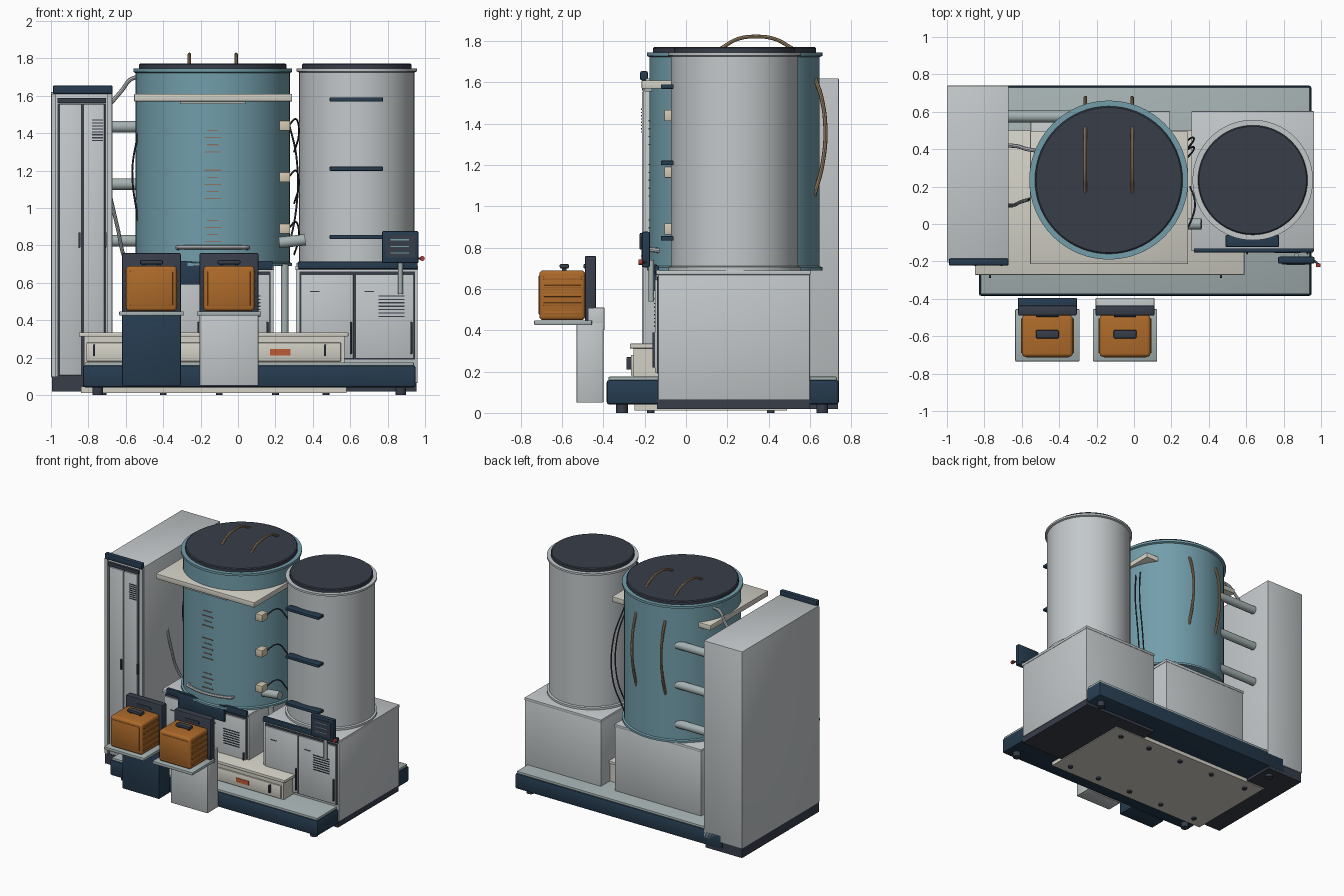
import bpy, bmesh, math
from mathutils import Vector

if "Cube" in bpy.data.objects:
    bpy.data.objects.remove(bpy.data.objects["Cube"])


def mat(name, hexcol):
    c = [int(hexcol[i:i + 2], 16) / 255 for i in (0, 2, 4)]
    m = bpy.data.materials.new(name)
    m.diffuse_color = [*[(v / 12.92 if v < 0.04 else ((v + 0.055) / 1.055) ** 2.4) for v in c], 1]
    m.use_nodes = True
    m.node_tree.nodes["Principled BSDF"].inputs["Base Color"].default_value = m.diffuse_color
    return m


BLUE, NAVY, DARK = mat("tank_blue", "729EAB"), mat("navy", "263C50"), mat("charcoal", "373D49")
ORANGE, CREAM, TAN = mat("orange", "AD6A2A"), mat("cream", "D2D0C5"), mat("tan", "A68C6A")
LIGHT, SAGE, RED = mat("light_grey", "C3C8CA"), mat("sage_grey", "A5B1B1"), mat("red", "B03A34")
BEIGE, LABEL, BROWN = mat("beige", "D3C8B0"), mat("label", "BE5A34"), mat("tick_brown", "8D7263")


def finish(o, name, m, smooth=True):
    o.name = name
    if m:
        o.data.materials.append(m)
    if smooth:
        bpy.ops.object.select_all(action='DESELECT')
        o.select_set(True)
        bpy.context.view_layer.objects.active = o
        bpy.ops.object.shade_smooth_by_angle(angle=math.radians(35))
    return o


def box(name, x, y, z, m=None, bevel=0, seg=2):
    """Box from (min, max) ranges on each axis."""
    bm = bmesh.new()
    bmesh.ops.create_cube(bm, size=1)
    for v in bm.verts:
        v.co = [(r[0] + r[1]) / 2 + c * (r[1] - r[0]) for r, c in zip((x, y, z), v.co)]
    if bevel:
        bmesh.ops.bevel(bm, geom=bm.edges[:], offset=bevel, segments=seg, affect='EDGES', profile=0.5)
    me = bpy.data.meshes.new(name)
    bm.to_mesh(me)
    bm.free()
    o = bpy.data.objects.new(name, me)
    bpy.context.collection.objects.link(o)
    return finish(o, name, m, bool(bevel))


def cyl(name, a, b, r, m=None, n=24):
    """Cylinder from point a to point b."""
    a, b = Vector(a), Vector(b)
    bpy.ops.mesh.primitive_cylinder_add(vertices=n, radius=r, depth=(b - a).length, location=(a + b) / 2)
    o = bpy.context.object
    o.rotation_euler = (b - a).to_track_quat('Z', 'Y').to_euler()
    return finish(o, name, m)


def tube(name, pts, r, m=None):
    """Smooth bent tube through points."""
    cu = bpy.data.curves.new(name, 'CURVE')
    cu.dimensions, cu.bevel_depth, cu.bevel_resolution, cu.resolution_u = '3D', r, 2, 8
    cu.use_fill_caps = True
    s = cu.splines.new('BEZIER')
    s.bezier_points.add(len(pts) - 1)
    for p, co in zip(s.bezier_points, pts):
        p.co, p.handle_left_type, p.handle_right_type = co, 'AUTO', 'AUTO'
    tmp = bpy.data.objects.new(name, cu)
    bpy.context.collection.objects.link(tmp)
    me = bpy.data.meshes.new_from_object(tmp.evaluated_get(bpy.context.evaluated_depsgraph_get()))
    bpy.data.objects.remove(tmp)
    me.materials.clear()
    o = bpy.data.objects.new(name, me)
    bpy.context.collection.objects.link(o)
    return finish(o, name, m)


def lathe(name, cx, cy, prof, m=None, n=64):
    """Closed solid of revolution from (radius, z) points."""
    bm = bmesh.new()
    rings = [[bm.verts.new((cx + r * math.cos(t * math.tau / n), cy + r * math.sin(t * math.tau / n), z))
              for t in range(n)] for r, z in prof]
    for a, b in zip(rings, rings[1:]):
        for i in range(n):
            bm.faces.new((a[i], a[(i + 1) % n], b[(i + 1) % n], b[i]))
    bm.faces.new(rings[0][::-1])
    bm.faces.new(rings[-1])
    me = bpy.data.meshes.new(name)
    bm.to_mesh(me)
    bm.free()
    o = bpy.data.objects.new(name, me)
    bpy.context.collection.objects.link(o)
    return finish(o, name, m)


def louvers(name, x, y, z, count):
    for i in range(count):
        h = z[0] + (z[1] - z[0]) * i / (count - 1)
        box(name, x, (y - 0.004, y + 0.002), (h - 0.003, h + 0.003), DARK)


# skid base
box("skid_base", (-0.83, 0.95), (-0.385, 0.74), (0.04, 0.16), NAVY, 0.015)
box("skid_deck", (-0.82, 0.94), (-0.375, 0.73), (0.155, 0.175), SAGE, 0.004)
for x in (-0.75, 0.87):
    for y in (-0.31, 0.66):
        cyl("skid_foot", (x, y, 0), (x, y, 0.045), 0.028, DARK)

# cream drip tray with lip, underside plate and feet
box("tray_underplate", (-0.84, 0.58), (-0.25, 0.49), (0.012, 0.045), CREAM)
box("tray_body", (-0.82, 0.57), (-0.255, 0.49), (0.17, 0.315), CREAM)
box("tray_lip", (-0.85, 0.59), (-0.272, 0.5), (0.312, 0.335), CREAM, 0.004)
box("tray_front_panel", (-0.81, 0.55), (-0.266, -0.25), (0.18, 0.28), CREAM, 0.003)
box("tray_label", (0.17, 0.28), (-0.27, -0.26), (0.212, 0.245), LABEL)
for x in (-0.77, 0.465):
    box("tray_handle", (x - 0.006, x + 0.006), (-0.288, -0.262), (0.21, 0.27), DARK, 0.003)
for x in (-0.72, -0.4, -0.1, 0.2, 0.47):
    for y in (-0.17, 0.41):
        cyl("tray_foot", (x, y, 0), (x, y, 0.015), 0.018, DARK)

# tall left cabinet
box("cabinet_plinth", (-0.995, -0.68), (-0.205, 0.735), (0.02, 0.1), DARK)
box("cabinet_body", (-1, -0.67), (-0.195, 0.74), (0.095, 1.62), LIGHT, 0.004)
box("cabinet_cap", (-0.99, -0.67), (-0.222, -0.185), (1.61, 1.655), NAVY, 0.008)
box("cabinet_header", (-0.965, -0.705), (-0.213, -0.19), (1.562, 1.588), DARK)
for x in (-0.985, -0.685):
    box("cabinet_frame_post", (x - 0.012, x + 0.012), (-0.207, -0.19), (0.1, 1.61), LIGHT)
box("cabinet_door_gap", (-0.965, -0.705), (-0.2, -0.19), (0.1, 1.56), DARK)
for x0, x1, hx in ((-0.955, -0.837, -0.848), (-0.827, -0.715, -0.708)):
    box("cabinet_door", (x0, x1), (-0.213, -0.19), (0.105, 1.555), LIGHT, 0.003)
    box("cabinet_handle", (hx - 0.006, hx + 0.006), (-0.224, -0.205), (0.79, 0.87), DARK, 0.003)
louvers("cabinet_louver", (-0.78, -0.722), -0.213, (1.36, 1.47), 8)

# lower equipment boxes under each tank
for nm, x0, x1, zb in (("centre", -0.55, 0.19, 0.17), ("right", 0.31, 0.96, 0.065)):
    box(nm + "_box", (x0, x1), (-0.135, 0.6), (zb, 0.672), LIGHT, 0.003)
    box(nm + "_box_top", (x0 - 0.003, x1 + 0.003), (-0.145, 0.603), (0.668, 0.69), LIGHT, 0.004)
    box(nm + "_door_gap", (x0 + 0.02, x1 - 0.015), (-0.14, -0.12), (0.19, 0.66), DARK)
    mid = x0 + (x1 - x0) * 0.48
    for a, b in ((x0 + 0.025, mid - 0.005), (mid + 0.005, x1 - 0.02)):
        box(nm + "_door", (a, b), (-0.15, -0.13), (0.195, 0.645), LIGHT, 0.003)
        box(nm + "_door_handle", (b - 0.018, b - 0.008), (-0.162, -0.145), (0.22, 0.39), DARK, 0.003)
        box(nm + "_door_latch", (a + 0.05, a + 0.1), (-0.153, -0.145), (0.55, 0.556), DARK)
    louvers(nm + "_louver", (x1 - 0.21, x1 - 0.07), -0.15, (0.42, 0.53), 7)
box("right_box_plinth", (0.315, 0.955), (-0.14, 0.6), (0.018, 0.068), DARK)
box("right_header", (0.32, 0.96), (-0.152, -0.13), (0.675, 0.713), NAVY, 0.004)
box("centre_header", (-0.5, 0.185), (-0.162, -0.14), (0.67, 0.718), NAVY, 0.004)
box("centre_nameplate", (-0.4, 0), (-0.168, -0.142), (0.59, 0.715), NAVY, 0.004)
cyl("drain_pipe", (0.25, 0.05, 0.33), (0.25, 0.05, 0.7), 0.02, SAGE)

# tanks with flanges and lids
TX, TY = -0.135, 0.235
lathe("main_tank", TX, TY, [(0.425, 0.69), (0.425, 0.705), (0.412, 0.71), (0.412, 1.722), (0.425, 1.728),
                            (0.425, 1.745), (0.4, 1.745)], BLUE)
lathe("main_lid", TX, TY, [(0.395, 1.742), (0.395, 1.766), (0.388, 1.772)], DARK)
lathe("side_tank", 0.635, TY, [(0.322, 0.69), (0.322, 0.706), (0.308, 0.71), (0.308, 1.725), (0.322, 1.73),
                               (0.322, 1.745), (0.3, 1.745)], LIGHT)
lathe("side_lid", 0.635, TY, [(0.293, 1.742), (0.293, 1.766), (0.287, 1.772)], DARK)
for z in (0.845, 1.21, 1.58):
    box("side_tank_bar", (0.49, 0.775), (-0.122, -0.06), (z - 0.011, z + 0.011), NAVY, 0.004)

# square collar plate round the main tank
box("collar_plate", (-0.555, 0.29), (-0.215, 0.495), (1.57, 1.61), CREAM, 0.004)
box("collar_slot", (-0.31, 0.04), (-0.2, -0.165), (1.555, 1.571), SAGE)

# level ticks
for z0, count in ((1.3, 4), (1.05, 5), (0.82, 4)):
    for i in range(count):
        z = z0 + i * 0.038
        w = 0.045 if i % 2 == 0 else 0.032
        box("level_tick", (TX - w, TX + w), (-0.181, -0.17), (z - 0.003, z + 0.003), BROWN)

# curved front rail
arc = [(TX + 0.437 * math.sin(a), TY - 0.437 * math.cos(a), 0.79)
       for a in (math.radians(-25 + 6.25 * i) for i in range(9))]
ends = [(TX + s * 0.405 * math.sin(math.radians(27)), TY - 0.405 * math.cos(math.radians(27)), 0.785) for s in (-1, 1)]
tube("front_rail", [ends[0]] + arc + [ends[1]], 0.012, LIGHT)

# sensor blocks with cables to the side tank
for z in (1.44, 1.165, 0.89):
    box("sensor_block", (0.222, 0.278), (-0.105, -0.03), (z - 0.027, z + 0.027), BEIGE, 0.004)
    tube("sensor_cable", [(0.27, -0.05, z), (0.31, 0.03, z + 0.035), (0.325, 0.12, z - 0.05), (0.3, 0.2, z - 0.14)],
         0.005, DARK)
for i, y in enumerate((0.33, 0.38)):
    tube("hanging_cable", [(0.26, y, 1.5), (0.315, y + 0.06, 1.25), (0.305, y + 0.08, 0.95), (0.24, y + 0.03, 0.7)],
         0.005, DARK)
tube("left_cable", [(-0.535, 0.15, 1.4), (-0.565, 0.13, 1.2), (-0.535, 0.15, 0.93)], 0.005, DARK)
cyl("tank_link_pipe", (0.22, 0.0, 0.815), (0.36, 0.0, 0.83), 0.03, SAGE)

# pipes and hoses from the cabinet
for z in (1.435, 1.128, 0.825):
    cyl("cross_pipe", (-0.71, 0.575, z), (-0.33, 0.575, z), 0.031, SAGE)
tube("upper_hose", [(-0.68, 0.42, 1.56), (-0.62, 0.415, 1.63), (-0.57, 0.4, 1.69), (-0.5, 0.39, 1.7)], 0.011, LIGHT)
tube("lower_hose", [(-0.68, 0.1, 1.05), (-0.645, 0.1, 0.9), (-0.6, 0.12, 0.72), (-0.53, 0.14, 0.62)], 0.01, SAGE)

# tan straps on lid and tank back
for x in (-0.26, -0.01):
    tube("lid_strap", [(x, 0.17, 1.765), (x, 0.25, 1.81), (x, 0.34, 1.822), (x, 0.43, 1.81), (x, 0.515, 1.765)], 0.009, TAN)
    tube("back_strap", [(x, 0.625, 1.62), (x, 0.655, 1.53), (x, 0.675, 1.37), (x, 0.66, 1.2), (x, 0.62, 1.05)], 0.01, TAN)

# control screen on a post
cyl("screen_post", (0.868, -0.168, 0.54), (0.868, -0.168, 0.74), 0.013, SAGE)
box("screen_case", (0.77, 0.965), (-0.212, -0.175), (0.705, 0.877), NAVY, 0.008)
box("screen_glass", (0.79, 0.945), (-0.216, -0.2), (0.735, 0.855), DARK)
for z in (0.76, 0.795, 0.83):
    box("screen_line", (0.815, 0.915), (-0.218, -0.21), (z - 0.003, z + 0.003), BLUE)
cyl("stop_button_arm", (0.955, -0.19, 0.73), (0.985, -0.215, 0.73), 0.006, DARK)
cyl("stop_button", (0.985, -0.21, 0.73), (0.985, -0.23, 0.73), 0.013, RED)

# two stands carrying orange cases
for cx, m in ((-0.463, NAVY), (-0.048, LIGHT)):
    box("stand_column", (cx - 0.157, cx + 0.157), (-0.53, -0.4), (0.05, 0.44), m, 0.004)
    box("stand_back", (cx - 0.157, cx + 0.157), (-0.475, -0.395), (0.4, 0.51), m, 0.004)
    box("stand_shelf", (cx - 0.172, cx + 0.172), (-0.735, -0.455), (0.425, 0.448), SAGE, 0.005)
    box("case_backrest", (cx - 0.157, cx + 0.157), (-0.49, -0.435), (0.4, 0.76), DARK, 0.008)
    box("backrest_grip", (cx - 0.06, cx + 0.06), (-0.497, -0.48), (0.7, 0.72), DARK, 0.004)
    box("orange_case", (cx - 0.136, cx + 0.136), (-0.71, -0.488), (0.449, 0.69), ORANGE, 0.018, 3)
    box("case_front_panel", (cx - 0.115, cx + 0.115), (-0.714, -0.69), (0.475, 0.665), ORANGE, 0.006)
    for i in range(5):
        z = 0.485 + i * 0.042
        for s in (-1, 1):
            xs = sorted((cx + s * 0.13, cx + s * 0.142))
            box("case_rib", xs, (-0.69, -0.505), (z - 0.007, z + 0.007), ORANGE, 0.003)
    box("case_handle", (cx - 0.062, cx + 0.062), (-0.612, -0.566), (0.698, 0.722), DARK, 0.009)
    for s in (-0.04, 0.04):
        box("handle_post", (cx + s - 0.008, cx + s + 0.008), (-0.6, -0.578), (0.685, 0.705), DARK)
